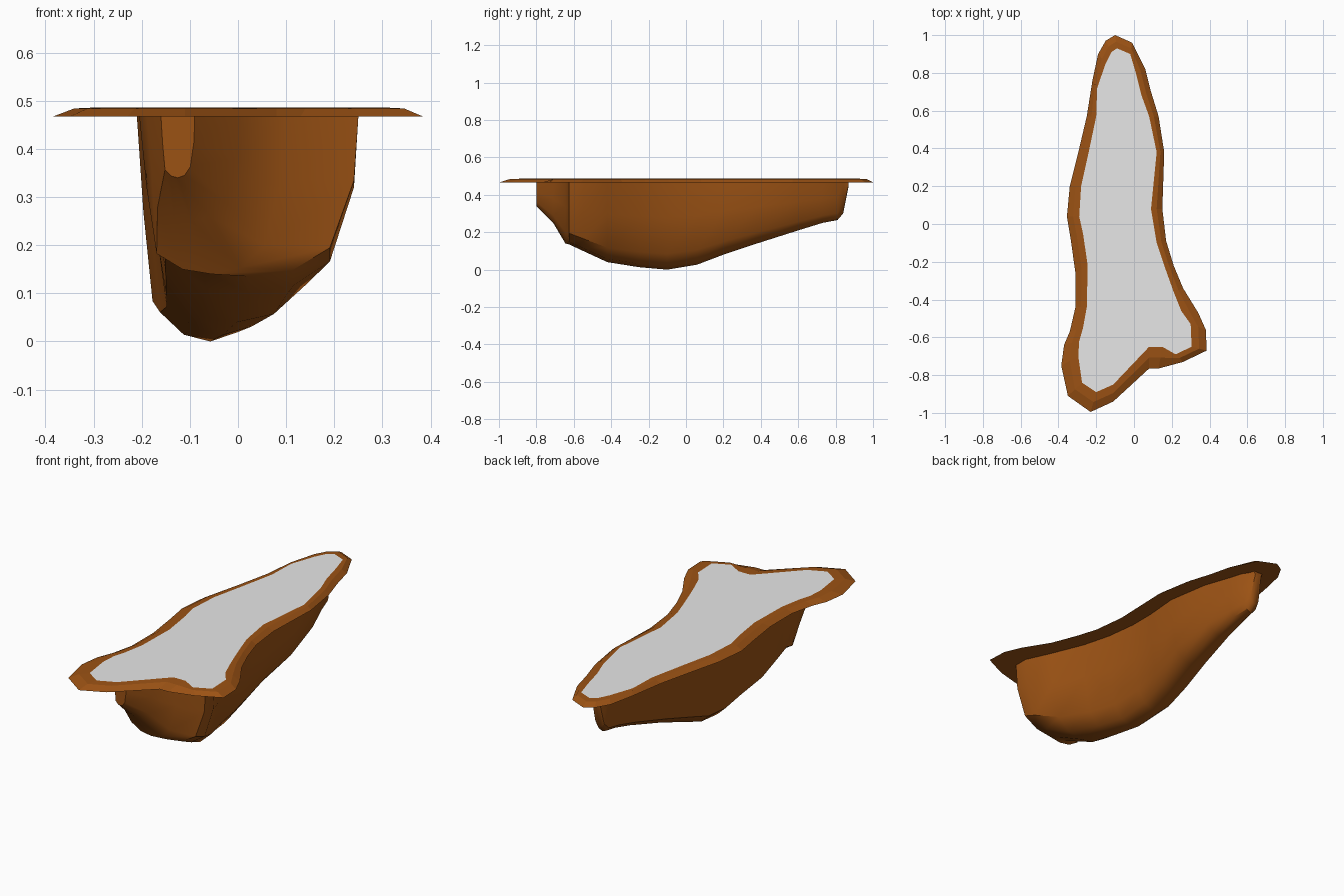
import bpy
import bmesh
import math

cube = bpy.data.objects.get("Cube")
if cube:
    bpy.data.objects.remove(cube, do_unlink=True)


def make_material(name, color):
    mat = bpy.data.materials.new(name)
    mat.diffuse_color = color
    mat.use_nodes = True
    for node in mat.node_tree.nodes:
        if node.type == 'BSDF_PRINCIPLED':
            node.inputs["Base Color"].default_value = color
            node.inputs["Roughness"].default_value = 0.9
    return mat


def finish(name, bm, mat, smooth_angle=None):
    """Turn a bmesh into a named object with one material."""
    bmesh.ops.recalc_face_normals(bm, faces=bm.faces)
    mesh = bpy.data.meshes.new(name)
    bm.to_mesh(mesh)
    bm.free()
    mesh.materials.append(mat)
    obj = bpy.data.objects.new(name, mesh)
    bpy.context.scene.collection.objects.link(obj)
    if smooth_angle:
        bpy.ops.object.select_all(action='DESELECT')
        obj.select_set(True)
        bpy.context.view_layer.objects.active = obj
        bpy.ops.object.shade_smooth_by_angle(angle=math.radians(smooth_angle))
    return obj


def add_ring(bm, points, z):
    return [bm.verts.new((x, y, z)) for x, y in points]


def bridge(bm, ring_a, ring_b, closed=True):
    count = len(ring_a)
    for i in range(count if closed else count - 1):
        j = (i + 1) % count
        bm.faces.new((ring_a[i], ring_a[j], ring_b[j], ring_b[i]))


brown = make_material("earth brown", (0.33, 0.085, 0.007, 1))
grey = make_material("pale grey", (0.8, 0.8, 0.8, 1))

UNDERSIDE, SHOULDER, TOP = 0.467, 0.484, 0.486

# Outlines run clockwise from the back tip
outer = [(-.1, 1), (-.01, .96), (.06, .82), (.09, .7), (.13, .57), (.16, .38),
         (.15, .08), (.17, -.09), (.21, -.22), (.26, -.34), (.34, -.47),
         (.38, -.56), (.385, -.67), (.26, -.73), (.13, -.765), (.08, -.765),
         (-.11, -.94), (-.23, -.995), (-.35, -.91), (-.385, -.75),
         (-.37, -.64), (-.34, -.57), (-.31, -.44), (-.31, -.26), (-.335, -.08),
         (-.355, .04), (-.34, .2), (-.29, .4), (-.25, .57), (-.22, .76),
         (-.19, .9), (-.15, .97)]
inner = [(-.09, .93), (-.02, .9), (.01, .8), (.04, .68), (.08, .57), (.12, .38),
         (.09, .08), (.12, -.1), (.16, -.22), (.21, -.36), (.25, -.46),
         (.3, -.53), (.305, -.65), (.22, -.69), (.15, -.65), (.08, -.65),
         (-.11, -.85), (-.2, -.89), (-.275, -.84), (-.295, -.7),
         (-.29, -.62), (-.27, -.55), (-.25, -.44), (-.245, -.22), (-.27, -.05),
         (-.29, .04), (-.28, .2), (-.24, .38), (-.2, .57), (-.195, .72),
         (-.15, .85), (-.12, .91)]
middle = [((a + c) / 2, (b + d) / 2) for (a, b), (c, d) in zip(outer, inner)]

# Sloping earth rim with a flat underside
bm = bmesh.new()
rings = [add_ring(bm, outer, UNDERSIDE), add_ring(bm, middle, SHOULDER),
         add_ring(bm, inner, TOP)]
for low, high in zip(rings, rings[1:]):
    bridge(bm, low, high)
bm.faces.new(rings[0])
finish("earth_rim", bm, brown)

# Flat top surface
bm = bmesh.new()
face = bm.faces.new(add_ring(bm, inner, TOP))
face.normal_update()
if face.normal.z < 0:
    face.normal_flip()
mesh_top = bpy.data.meshes.new("top_surface")
bm.to_mesh(mesh_top)
bm.free()
mesh_top.materials.append(grey)
top_surface = bpy.data.objects.new("top_surface", mesh_top)
bpy.context.scene.collection.objects.link(top_surface)

# Hanging rock: stations of (y, left edge, right edge, lowest z)
stations = [(-.8, -.16, -.09, .34), (-.71, -.19, 0, .25),
            (-.645, -.205, .095, .14), (-.625, -.205, .25, .135),
            (-.55, -.205, .25, .1), (-.42, -.195, .19, .04),
            (-.25, -.185, .12, .013), (-.1, -.195, .08, 0),
            (.06, -.21, .06, .027), (.2, -.205, .06, .08),
            (.38, -.18, .075, .14), (.6, -.15, .04, .21),
            (.73, -.14, -.005, .25), (.81, -.13, -.03, .265),
            (.84, -.12, -.05, .3), (.87, -.11, -.06, .45)]
# Cross-section as (fraction across, fraction of depth)
section = [(0, 0), (.05, .45), (.12, .87), (.3, .97), (.5, 1),
           (.7, .96), (.87, .82), (.98, .4), (1, 0)]

bm = bmesh.new()
loops = []
for y, left, right, low in stations:
    loops.append([bm.verts.new((left + (right - left) * t, y,
                                UNDERSIDE - (UNDERSIDE - low) * d))
                  for t, d in section])
for a, b in zip(loops, loops[1:]):
    bridge(bm, a, b, closed=False)
bm.faces.new(loops[0])
bm.faces.new(loops[-1])
finish("hanging_rock", bm, brown, 35)
